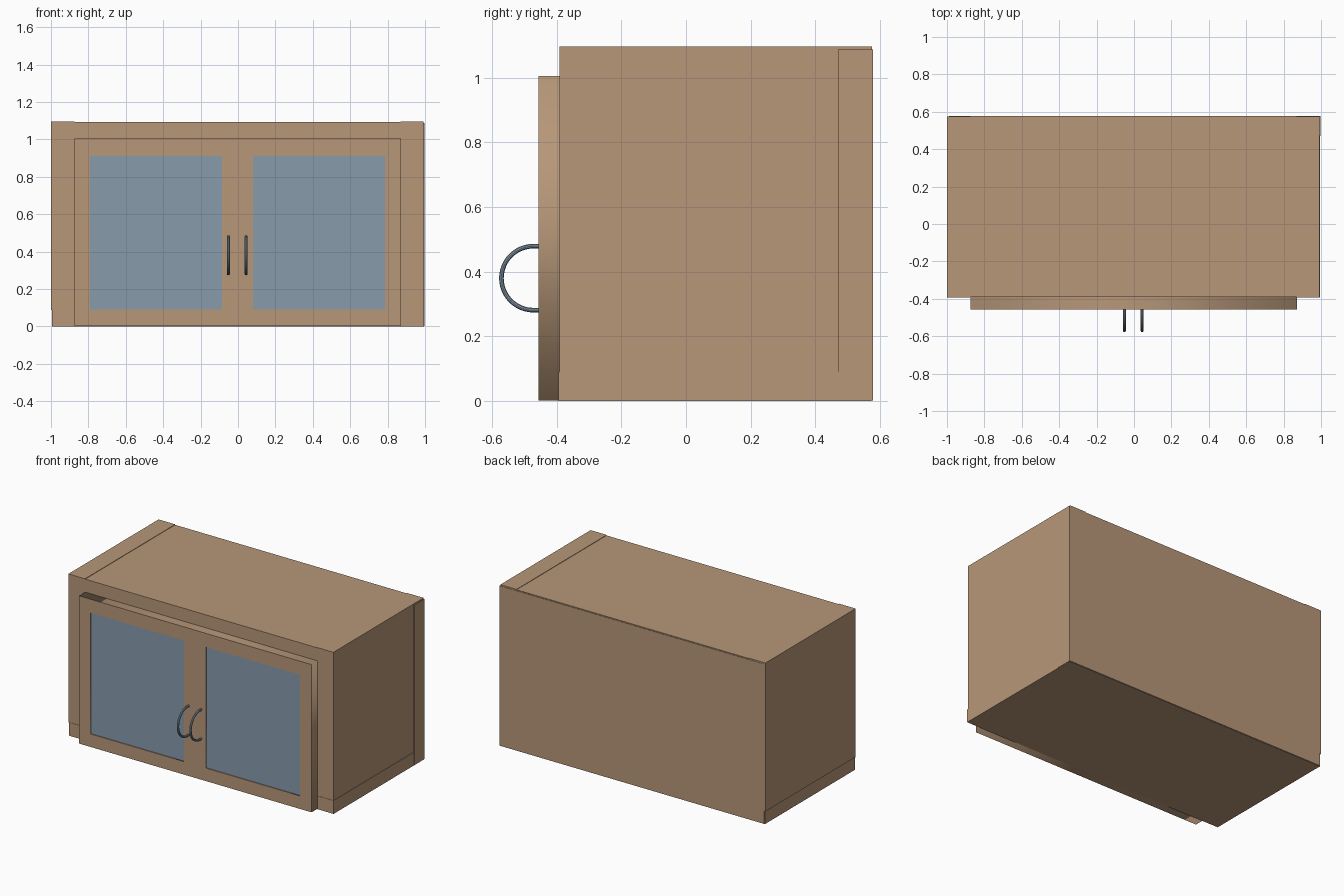
import bpy
import bmesh
import math

if "Cube" in bpy.data.objects:
    bpy.data.objects.remove(bpy.data.objects["Cube"])


def material(name, rgb):
    m = bpy.data.materials.new(name)
    m.diffuse_color = (*rgb, 1.0)
    m.use_nodes = True
    m.node_tree.nodes["Principled BSDF"].inputs["Base Color"].default_value = m.diffuse_color
    return m


WOOD = material("light_wood", (0.475, 0.31, 0.19))
BLUE = material("blue_grey", (0.245, 0.325, 0.41))


def box(name, x, y, z, mat):
    """Box from (min, max) ranges on each axis."""
    bm = bmesh.new()
    bmesh.ops.create_cube(bm, size=1)
    for v in bm.verts:
        v.co = [r[0] if c < 0 else r[1] for c, r in zip(v.co, (x, y, z))]
    me = bpy.data.meshes.new(name)
    bm.to_mesh(me)
    bm.free()
    me.materials.append(mat)
    ob = bpy.data.objects.new(name, me)
    bpy.context.collection.objects.link(ob)
    return ob


def curve_mesh(name, curve, mat):
    """Turn a curve into a mesh object."""
    ob = bpy.data.objects.new(name, curve)
    bpy.context.collection.objects.link(ob)
    curve.materials.append(mat)
    bpy.ops.object.select_all(action='DESELECT')
    ob.select_set(True)
    bpy.context.view_layer.objects.active = ob
    bpy.ops.object.convert(target='MESH')
    return bpy.context.object


def add_spline(curve, points, cyclic):
    s = curve.splines.new('POLY')
    s.points.add(len(points) - 1)
    for p, co in zip(s.points, points):
        p.co = (*co, 1)
    s.use_cyclic_u = cyclic


# Carcass panels
box("bottom_panel", (-0.995, 0.994), (-0.394, 0.574), (0, 0.09), WOOD)
box("left_side", (-1.0, -0.875), (-0.392, 0.576), (0.088, 1.096), WOOD)
box("right_side", (0.87, 0.991), (-0.392, 0.576), (0.088, 1.096), WOOD)
box("top_panel", (-0.877, 0.872), (-0.39, 0.575), (0.985, 1.093), WOOD)
box("back_panel", (-0.99, 0.996), (0.47, 0.578), (0.002, 1.087), WOOD)

# Door frame: one outline with two window openings, extruded
DOOR_FRONT, DOOR_BACK = -0.456, -0.385
WINDOWS = {"left": (-0.79, -0.085), "right": (0.08, 0.785)}
Z_WIN = (0.09, 0.912)


def rect(x, z):
    return [(x[0], z[0], 0), (x[1], z[0], 0), (x[1], z[1], 0), (x[0], z[1], 0)]


frame = bpy.data.curves.new("door_frame", 'CURVE')
frame.dimensions = '2D'
frame.fill_mode = 'BOTH'
frame.extrude = (DOOR_BACK - DOOR_FRONT) / 2
add_spline(frame, rect((-0.875, 0.872), (0.002, 1.005)), True)
for span in WINDOWS.values():
    add_spline(frame, rect(span, Z_WIN), True)
door = curve_mesh("door_frame", frame, WOOD)
door.rotation_euler.x = math.pi / 2
door.location.y = (DOOR_FRONT + DOOR_BACK) / 2

# Glass panes, slightly recessed
for side, span in WINDOWS.items():
    box(side + "_glass", span, (DOOR_FRONT + 0.006, DOOR_FRONT + 0.026), Z_WIN, BLUE)

# Bowed handles: half circle with short straight ends
R, CY, CZ = 0.099, -0.472, 0.38
for side, x in (("left", -0.051), ("right", 0.043)):
    path = [(x, -0.45, CZ + R)]
    for i in range(25):
        a = math.pi * i / 24
        path.append((x, CY - R * math.sin(a), CZ + R * math.cos(a)))
    path.append((x, -0.45, CZ - R))
    tube = bpy.data.curves.new(side + "_handle", 'CURVE')
    tube.dimensions = '3D'
    tube.bevel_depth = 0.0075
    tube.bevel_resolution = 3
    tube.use_fill_caps = True
    add_spline(tube, path, False)
    curve_mesh(side + "_handle", tube, BLUE)
    bpy.ops.object.shade_smooth_by_angle()
